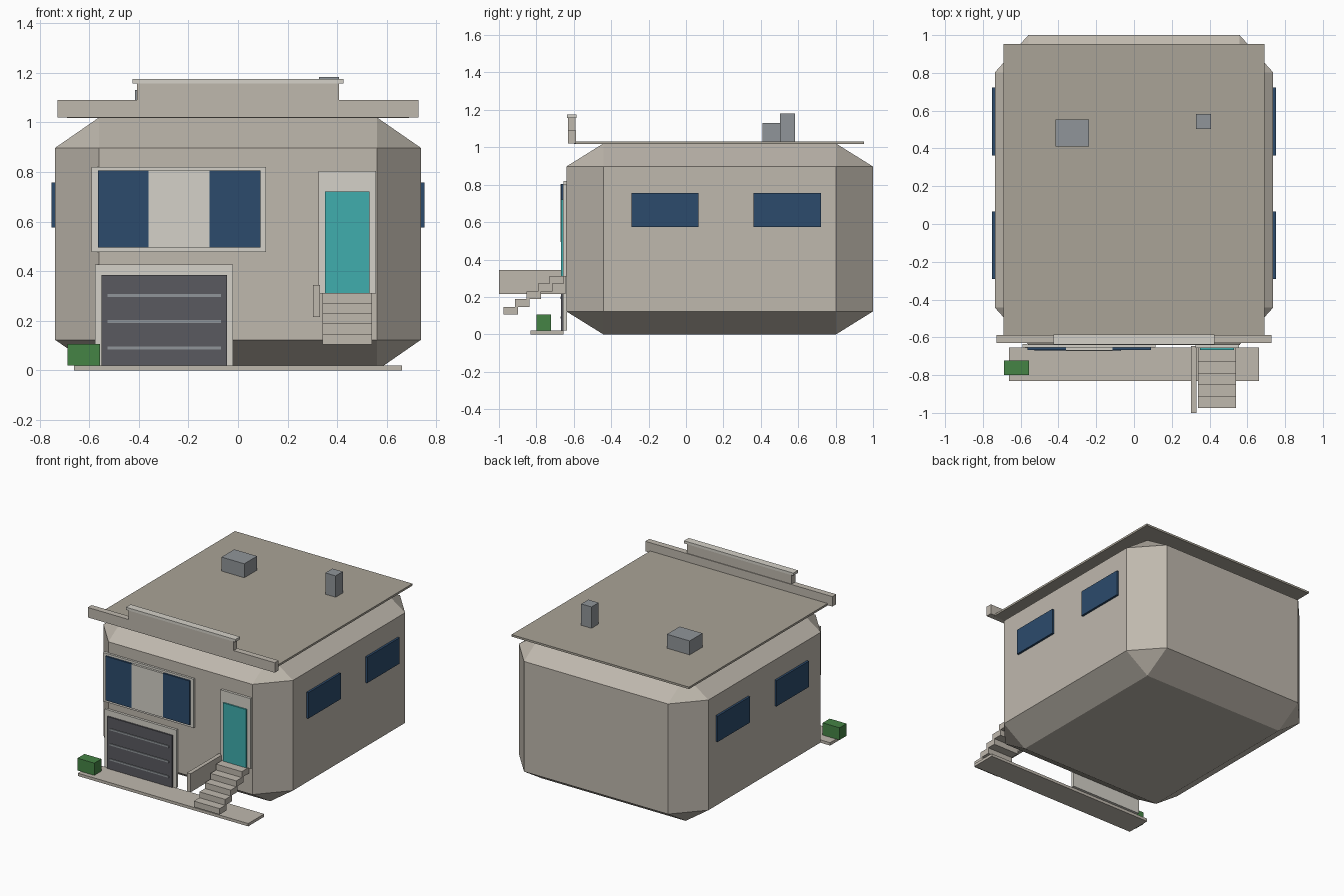
import bpy, bmesh
from mathutils import Vector

if "Cube" in bpy.data.objects:
    bpy.data.objects.remove(bpy.data.objects["Cube"])


def material(name, r, g, b):
    m = bpy.data.materials.new(name)
    m.diffuse_color = (r, g, b, 1)
    m.use_nodes = True
    m.node_tree.nodes["Principled BSDF"].inputs["Base Color"].default_value = m.diffuse_color
    return m


STUCCO = material("stucco", 0.52, 0.48, 0.42)
ROOF = material("roofing", 0.40, 0.37, 0.31)
TRIM = material("trim", 0.66, 0.64, 0.58)
GLASS = material("glass", 0.025, 0.07, 0.15)
TEAL = material("teal_paint", 0.05, 0.42, 0.42)
DARK = material("garage_metal", 0.10, 0.10, 0.115)
METAL = material("vent_metal", 0.28, 0.30, 0.32)
LEAF = material("leaves", 0.06, 0.23, 0.06)


def box(name, x, y, z, mat, bevel=0):
    """Box from (min, max) ranges; bevel is a fraction of the half size."""
    bm = bmesh.new()
    bmesh.ops.create_cube(bm, size=2)
    if bevel:
        bmesh.ops.bevel(bm, geom=bm.edges[:], offset=bevel, segments=1,
                        profile=0.5, affect='EDGES')
    half = Vector((r[1] - r[0]) / 2 for r in (x, y, z))
    bmesh.ops.scale(bm, vec=half, verts=bm.verts)
    mesh = bpy.data.meshes.new(name)
    bm.to_mesh(mesh)
    bm.free()
    mesh.materials.append(mat)
    ob = bpy.data.objects.new(name, mesh)
    ob.location = [(r[0] + r[1]) / 2 for r in (x, y, z)]
    bpy.context.collection.objects.link(ob)
    return ob


# Chamfered house body
box("house_body", (-0.737, 0.737), (-0.64, 1.0), (0, 1.02), STUCCO, 0.241)

# Roof, front parapet and rooftop vents
box("roof_slab", (-0.69, 0.69), (-0.60, 0.952), (1.018, 1.032), ROOF)
box("parapet_lower", (-0.727, 0.727), (-0.63, -0.587), (1.02, 1.09), STUCCO)
box("parapet_upper", (-0.407, 0.407), (-0.632, -0.592), (1.09, 1.157), STUCCO)
box("parapet_cap", (-0.425, 0.425), (-0.637, -0.585), (1.157, 1.175), TRIM)
box("roof_vent", (-0.415, -0.238), (0.41, 0.552), (1.032, 1.13), METAL)
box("roof_chimney", (0.327, 0.407), (0.503, 0.582), (1.032, 1.182), METAL)

# Side windows, two on each side
for side, sx in (("left", -1), ("right", 1)):
    for pos, y in (("front", (-0.292, 0.067)), ("rear", (0.362, 0.722))):
        x = sorted((sx * 0.73, sx * 0.752))
        box(f"{side}_{pos}_window", x, y, (0.575, 0.757), GLASS)

# Wide front window with pale centre panel
box("front_window_frame", (-0.59, 0.113), (-0.655, -0.635), (0.477, 0.82), TRIM)
for side, x in (("left", (-0.565, -0.36)), ("right", (-0.115, 0.09))):
    box(f"front_window_{side}_pane", x, (-0.667, -0.645), (0.495, 0.805), GLASS)
box("front_window_centre_panel", (-0.36, -0.115), (-0.67, -0.645), (0.495, 0.805), TRIM)

# Garage door with horizontal strips
box("garage_frame", (-0.577, -0.02), (-0.657, -0.637), (0.02, 0.427), TRIM)
box("garage_door", (-0.55, -0.045), (-0.667, -0.647), (0.02, 0.385), DARK)
for i in range(3):
    z = 0.09 + i * 0.106
    box(f"garage_strip_{i + 1}", (-0.527, -0.068), (-0.672, -0.66),
        (z - 0.006, z + 0.006), METAL)

# Entrance door
box("entrance_frame", (0.325, 0.557), (-0.657, -0.637), (0.31, 0.803), TRIM)
box("entrance_door", (0.35, 0.53), (-0.667, -0.647), (0.31, 0.722), TEAL)

# Floating steps and side rail wall
for i in range(5):
    y, z = -0.975 + i * 0.0615, 0.105 + i * 0.0415
    box(f"step_{i + 1}", (0.34, 0.54), (y, y + 0.078), (z, z + 0.0415), STUCCO)
box("step_side_wall", (0.303, 0.331), (-1.0, -0.645), (0.215, 0.345), STUCCO)

# Front pavement and hedge
box("pavement", (-0.662, 0.662), (-0.832, -0.655), (0, 0.02), STUCCO)
box("hedge", (-0.688, -0.557), (-0.80, -0.722), (0.02, 0.106), LEAF)
